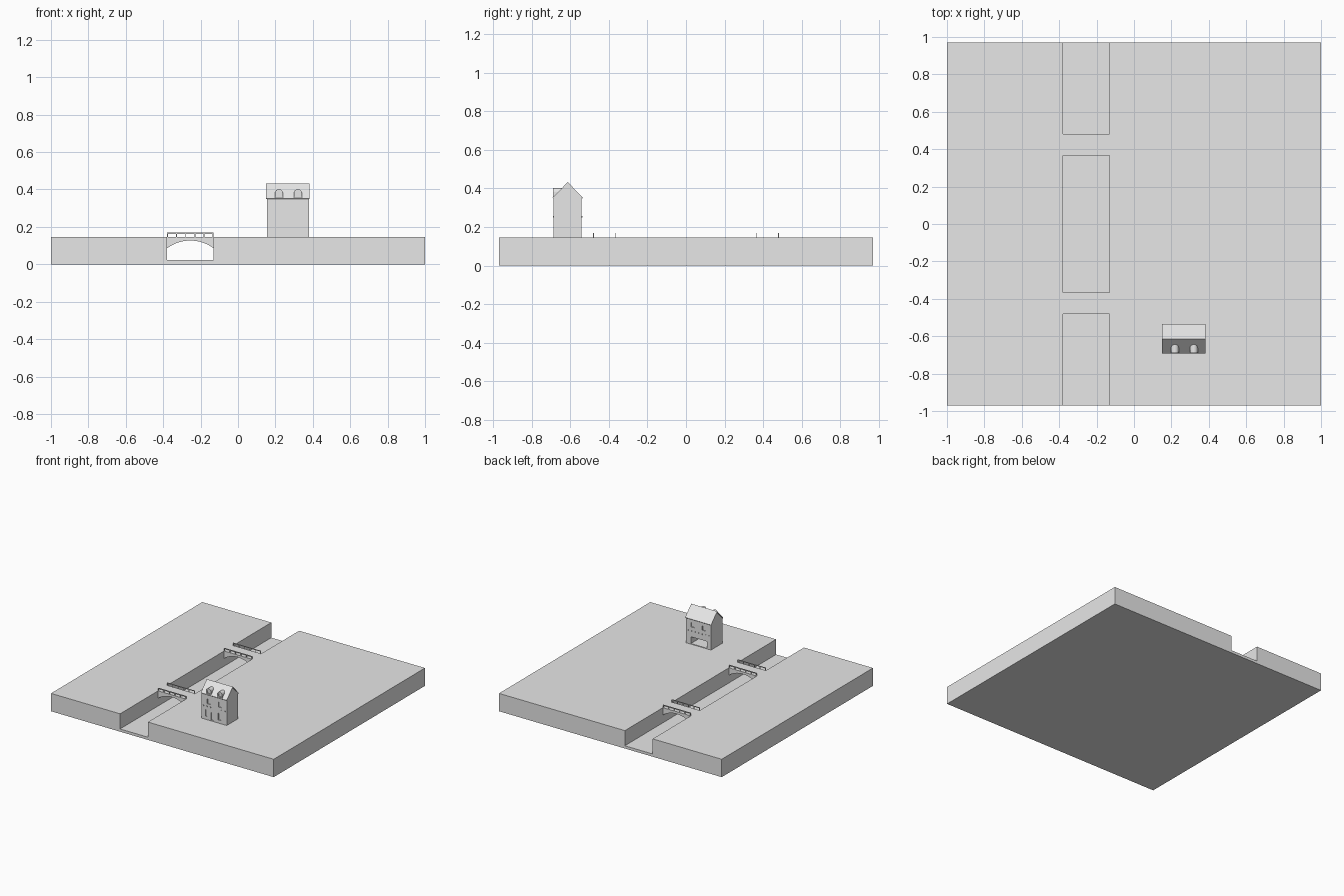
import bpy, bmesh, math
from mathutils import Vector

old = bpy.data.objects.get("Cube")
if old:
    bpy.data.objects.remove(old, do_unlink=True)

grey = bpy.data.materials.new("plain_grey")
grey.use_nodes = True
grey.diffuse_color = (0.8, 0.8, 0.8, 1)
grey.node_tree.nodes["Principled BSDF"].inputs["Base Color"].default_value = grey.diffuse_color

TOP = 0.145                  # ground level
LEFT, RIGHT = -0.38, -0.13   # canal banks
BED = 0.022                  # canal bed


def prism(name, profile, axis, start, end):
    """Extrude a 2D profile: (x, z) along y, or (y, z) along x."""
    bm = bmesh.new()
    place = (lambda a, b: (a, start, b)) if axis == "y" else (lambda a, b: (start, a, b))
    face = bm.faces.new([bm.verts.new(place(a, b)) for a, b in profile])
    made = bmesh.ops.extrude_face_region(bm, geom=[face])["geom"]
    step = Vector((0, end - start, 0) if axis == "y" else (end - start, 0, 0))
    bmesh.ops.translate(bm, verts=[g for g in made if isinstance(g, bmesh.types.BMVert)], vec=step)
    bmesh.ops.recalc_face_normals(bm, faces=bm.faces)
    mesh = bpy.data.meshes.new(name)
    bm.to_mesh(mesh)
    bm.free()
    mesh.materials.append(grey)
    obj = bpy.data.objects.new(name, mesh)
    bpy.context.collection.objects.link(obj)
    return obj


def box(name, x0, x1, y0, y1, z0, z1):
    return prism(name, [(x0, z0), (x1, z0), (x1, z1), (x0, z1)], "y", y0, y1)


def cut(target, cutter):
    mod = target.modifiers.new("opening", "BOOLEAN")
    mod.operation, mod.solver, mod.object = "DIFFERENCE", "EXACT", cutter
    bpy.context.view_layer.objects.active = target
    bpy.ops.object.modifier_apply(modifier=mod.name)
    bpy.data.objects.remove(cutter, do_unlink=True)


def arch(x0, x1, z_spring, z_crown, steps):
    """Points of a low arch from x0 to x1."""
    mid, half = (x0 + x1) / 2, (x1 - x0) / 2
    rise = z_crown - z_spring
    radius = (half * half + rise * rise) / (2 * rise)
    spread = math.asin(min(1, half / radius))
    angles = [spread * (2 * i / steps - 1) for i in range(steps + 1)]
    return [(mid + radius * math.sin(a), z_crown - radius + radius * math.cos(a)) for a in angles]


# Ground slab with the canal running front to back
prism("ground", [(-1, 0), (1, 0), (1, TOP), (RIGHT, TOP), (RIGHT, BED),
                 (LEFT, BED), (LEFT, TOP), (-1, TOP)], "y", -0.97, 0.97)

# Two arched bridges, each with a pair of railings
for label, y0, y1 in (("front", -0.482, -0.365), ("back", 0.365, 0.482)):
    under = arch(LEFT, RIGHT, 0.085, 0.127, 20)
    prism(label + "_bridge", under + [(RIGHT, TOP), (LEFT, TOP)], "y", y0, y1)
    for side, y in (("near", y0), ("far", y1 - 0.004)):
        name = f"{label}_bridge_{side}_"
        box(name + "rail", LEFT, RIGHT, y, y + 0.004, 0.163, 0.169)
        for i in range(6):
            x = LEFT + (RIGHT - LEFT - 0.005) * i / 5
            box(name + "post", x, x + 0.005, y, y + 0.004, TOP, 0.165)

# House body with gable ends
X0, X1, Y0, Y1 = 0.155, 0.38, -0.687, -0.542
RIDGE_Y, RIDGE, EAVE = -0.614, 0.433, 0.355
house = prism("house_walls", [(Y0, TOP - 0.01), (Y1, TOP - 0.01), (Y1, EAVE),
                              (RIDGE_Y, RIDGE - 0.006), (Y0, EAVE)], "x", X0, X1)

# Wide opening at the back
cut(house, box("opening_cutter", 0.19, 0.335, Y1 - 0.1, Y1 + 0.02, 0.15, 0.205))

# Door and windows set into the front
for x, w, z0, z1 in ((0.195, 0.012, 0.17, 0.225), (0.25, 0.024, 0.15, 0.215),
                     (0.315, 0.024, 0.17, 0.225), (0.219, 0.03, 0.275, 0.315),
                     (0.32, 0.03, 0.275, 0.315)):
    cut(house, box("window_cutter", x - w / 2, x + w / 2, Y0 - 0.02, Y0 + 0.008, z0, z1))

# Upper windows at the back
for x in (0.219, 0.32):
    cut(house, box("window_cutter", x - 0.015, x + 0.015, Y1 - 0.008, Y1 + 0.02, 0.285, 0.32))

# Beam ends below the upper floor
for i in range(7):
    x = X0 + 0.012 + i * 0.032
    box("front_beam_end", x, x + 0.008, Y0 - 0.004, Y0 + 0.01, 0.25, 0.258)
    box("back_beam_end", x, x + 0.008, Y1 - 0.01, Y1 + 0.004, 0.25, 0.258)

# Thin pitched roof
prism("roof", [(-0.692, 0.352), (RIDGE_Y, RIDGE), (-0.535, 0.352),
               (-0.539, 0.348), (RIDGE_Y, RIDGE - 0.008), (-0.688, 0.348)], "x", 0.15, 0.383)

# Round-topped dormers
for x in (0.219, 0.32):
    dormer = prism("dormer", arch(x - 0.021, x + 0.021, 0.382, 0.402, 8)
                   + [(x + 0.021, EAVE), (x - 0.021, EAVE)], "y", -0.69, -0.636)
    opening = arch(x - 0.013, x + 0.013, 0.38, 0.392, 8)
    cut(dormer, prism("dormer_cutter", opening + [(x + 0.013, 0.363), (x - 0.013, 0.363)],
                      "y", -0.71, -0.684))
